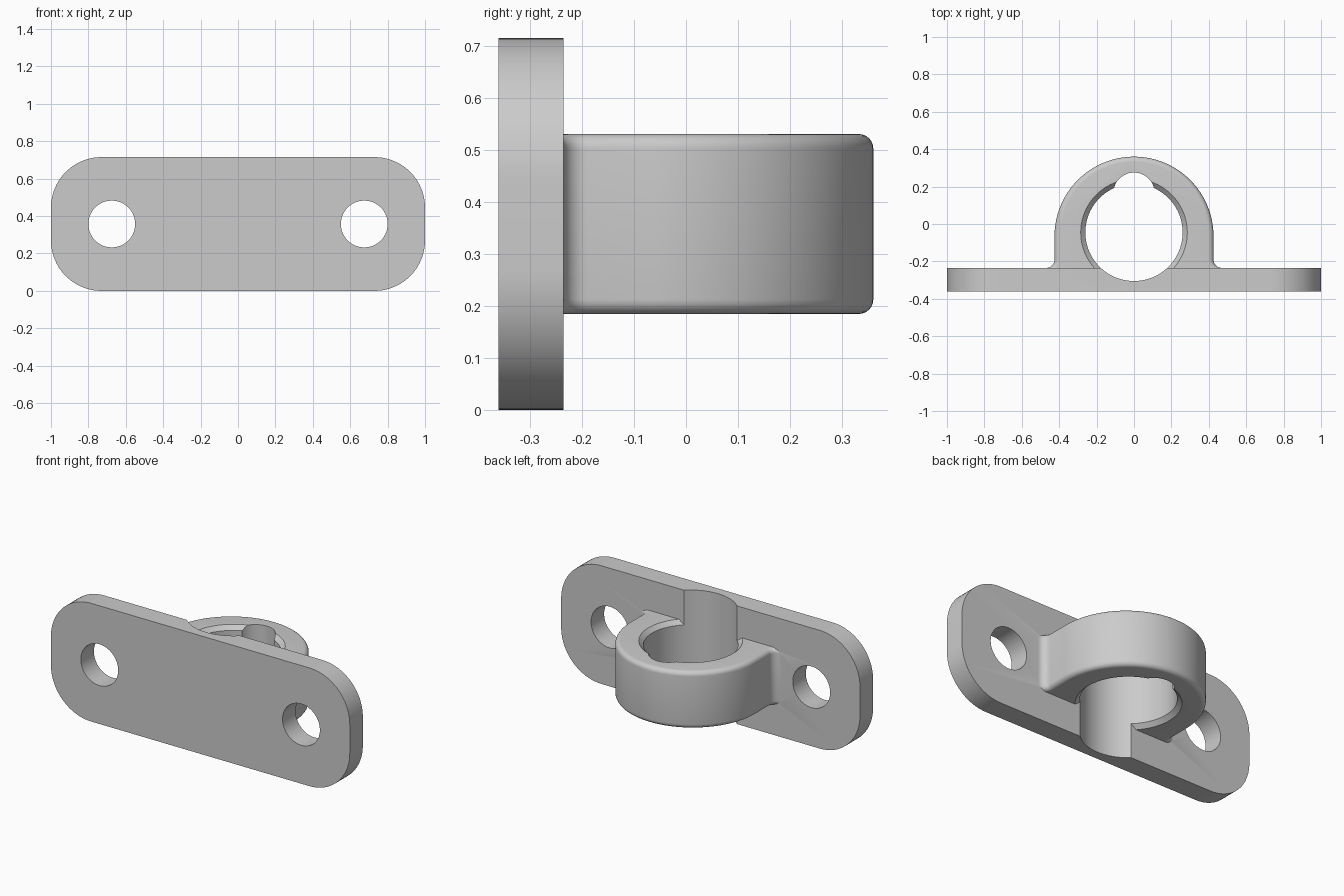
import bpy
import bmesh
from math import asin, cos, sin, pi
from mathutils import Matrix, Vector

if "Cube" in bpy.data.objects:
    bpy.data.objects.remove(bpy.data.objects["Cube"], do_unlink=True)

# Main dimensions
HEIGHT = 0.715
MID = HEIGHT / 2
FRONT, BACK = -0.36, -0.235
RING_R, RING_Y = 0.425, -0.065
RING_HALF = 0.173
BORE_R, BORE_Y = 0.26, -0.045
EDGE, FLARE = 0.028, 0.045

grey = bpy.data.materials.new("light grey")
grey.use_nodes = True
grey.diffuse_color = (0.6, 0.6, 0.6, 1)
grey.node_tree.nodes["Principled BSDF"].inputs["Base Color"].default_value = (0.6, 0.6, 0.6, 1)


def arc(cx, cy, r, start, end, n):
    """Points along a circular arc."""
    angles = [start + (end - start) * i / n for i in range(n + 1)]
    return [(cx + r * cos(a), cy + r * sin(a)) for a in angles]


def loft(name, sections):
    """Solid through matching closed loops of points."""
    bm = bmesh.new()
    loops = [[bm.verts.new(p) for p in s] for s in sections]
    for low, high in zip(loops, loops[1:]):
        for i in range(len(low)):
            j = (i + 1) % len(low)
            bm.faces.new((low[i], low[j], high[j], high[i]))
    bm.faces.new(loops[0][::-1])
    bm.faces.new(loops[-1])
    bmesh.ops.recalc_face_normals(bm, faces=bm.faces)
    mesh = bpy.data.meshes.new(name)
    bm.to_mesh(mesh)
    bm.free()
    mesh.materials.append(grey)
    obj = bpy.data.objects.new(name, mesh)
    bpy.context.collection.objects.link(obj)
    return obj


def cone(name, centre, r1, r2, depth, axis="Z"):
    """Cylinder or cone used as a cutter."""
    centre = Vector(centre)
    turn = Matrix.Rotation(pi / 2, 4, "X") if axis == "Y" else Matrix()
    circles = [[centre + turn @ Vector((x, y, z)) for x, y in arc(0, 0, r, 0, 2 * pi, 96)[:-1]]
               for r, z in ((r1, -depth / 2), (r2, depth / 2))]
    obj = loft(name, circles)
    obj.hide_render = True
    return obj


def combine(target, tool, operation):
    mod = target.modifiers.new("combine", "BOOLEAN")
    mod.operation, mod.solver, mod.object = operation, "EXACT", tool
    bpy.context.view_layer.objects.active = target
    bpy.ops.object.modifier_apply(modifier=mod.name)
    bpy.data.objects.remove(tool, do_unlink=True)


def ring_outline(inset):
    """Arch with flared feet that run into the plate."""
    r, f = RING_R - inset, FLARE + inset
    foot = -asin(FLARE / f)
    flare = arc(-RING_R - FLARE, BACK + FLARE, f, foot, 0, 8)
    left = [(flare[0][0], BACK - 0.04)] + flare
    right = [(-x, y) for x, y in reversed(left)]
    return left + arc(0, RING_Y, r, pi, 0, 80) + right


# Mounting plate with rounded corners
corner = 0.27
outline = []
for i, (sx, sz) in enumerate(((1, 1), (-1, 1), (-1, -1), (1, -1))):
    outline += arc(sx * (1 - corner), MID + sz * (MID - corner), corner,
                   i * pi / 2, (i + 1) * pi / 2, 20)
bracket = loft("mounting_bracket", [[(x, y, z) for x, z in outline] for y in (FRONT, BACK)])

# Holder ring with rounded outer edges
levels = []
for i in range(7):
    a = i / 6 * pi / 2
    levels.append((EDGE * (1 - sin(a)), RING_HALF - EDGE * (1 - cos(a))))
profile = [(d, MID - z) for d, z in levels] + [(d, MID + z) for d, z in reversed(levels)]
ring = loft("holder_ring", [[(x, y, z) for x, y in ring_outline(d)] for d, z in profile])

# Chamfers at both mouths of the ring
for side in (-1, 1):
    radii = (0.235, 0.335) if side > 0 else (0.335, 0.235)
    combine(ring, cone("chamfer_cutter", (0, BORE_Y, MID + side * RING_HALF), *radii, 0.1),
            "DIFFERENCE")
combine(bracket, ring, "UNION")

# Bore, key notch and screw holes
combine(bracket, cone("bore_cutter", (0, BORE_Y, MID), BORE_R, BORE_R, 1), "DIFFERENCE")
combine(bracket, cone("notch_cutter", (0, 0.165, MID), 0.11, 0.11, 1), "DIFFERENCE")
for x in (-0.675, 0.675):
    combine(bracket, cone("screw_cutter", (x, FRONT, MID), 0.125, 0.125, 1, "Y"), "DIFFERENCE")

# Smooth curves with crisp edges
bpy.ops.object.select_all(action="DESELECT")
bracket.select_set(True)
bpy.context.view_layer.objects.active = bracket
bpy.ops.object.shade_smooth_by_angle(angle=pi / 7)
